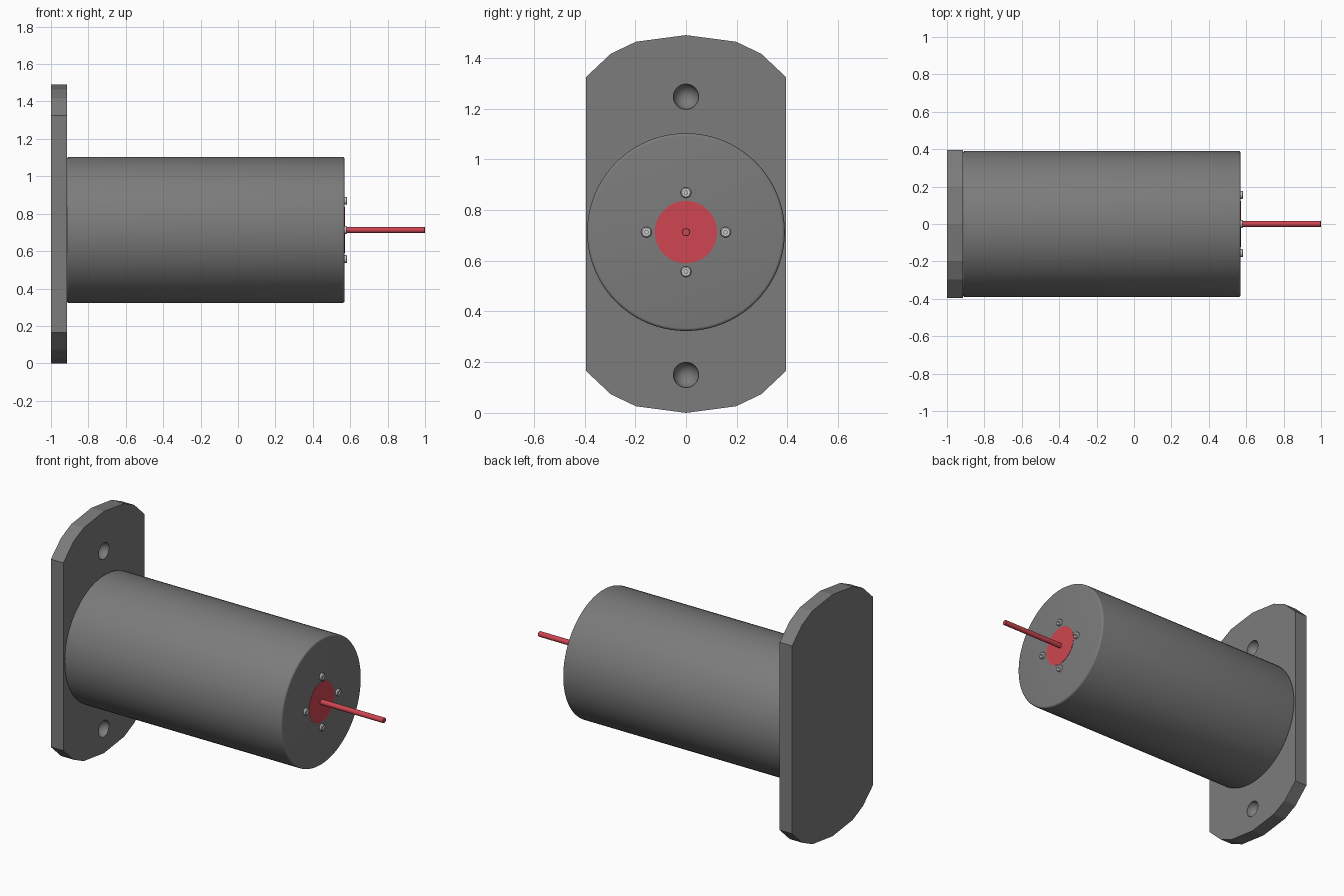
import bpy, bmesh, math
from math import sin, cos, pi

if "Cube" in bpy.data.objects:
    bpy.data.objects.remove(bpy.data.objects["Cube"])

AXIS_Z = 0.713


def material(name, color):
    m = bpy.data.materials.new(name)
    m.diffuse_color = (*color, 1)
    m.use_nodes = True
    m.node_tree.nodes["Principled BSDF"].inputs["Base Color"].default_value = m.diffuse_color
    return m


def add_object(name, bm, mat=None, smooth=True):
    bmesh.ops.recalc_face_normals(bm, faces=bm.faces)
    me = bpy.data.meshes.new(name)
    bm.to_mesh(me)
    bm.free()
    ob = bpy.data.objects.new(name, me)
    bpy.context.collection.objects.link(ob)
    if mat:
        me.materials.append(mat)
    if smooth:
        bpy.ops.object.select_all(action='DESELECT')
        ob.select_set(True)
        bpy.context.view_layer.objects.active = ob
        bpy.ops.object.shade_smooth_by_angle(angle=math.radians(40))
    return ob


def lathe(name, profile, y=0, z=AXIS_Z, sides=64, mat=None):
    """Closed solid turned around an x-parallel axis; profile is (x, radius) pairs."""
    bm = bmesh.new()
    rings = [[bm.verts.new((x, y + r * cos(2 * pi * i / sides), z + r * sin(2 * pi * i / sides)))
              for i in range(sides)] for x, r in profile]
    for a, b in zip(rings, rings[1:]):
        for i in range(sides):
            j = (i + 1) % sides
            bm.faces.new((a[i], a[j], b[j], b[i]))
    bm.faces.new(rings[0])
    bm.faces.new(rings[-1])
    return add_object(name, bm, mat)


red = material("red", (0.62, 0.06, 0.08))
dark = material("dark_grey", (0.2, 0.2, 0.2))

# Mounting flange: straight sides, faceted arcs at top and bottom
arc = [(0.395, 0.579), (0.296, 0.672), (0.197, 0.719), (0, 0.745),
       (-0.197, 0.719), (-0.296, 0.672), (-0.395, 0.579)]
outline = arc + [(-y, -z) for y, z in arc]
bm = bmesh.new()
face = bm.faces.new([bm.verts.new((-1, y, z + 0.745)) for y, z in outline])
ext = bmesh.ops.extrude_face_region(bm, geom=[face])
bmesh.ops.translate(bm, vec=(0.085, 0, 0),
                    verts=[v for v in ext["geom"] if isinstance(v, bmesh.types.BMVert)])
flange = add_object("mounting_flange", bm, dark, smooth=False)

# Blind, round-bottomed bolt holes
for z in (0.15, 1.247):
    dome = [(-0.915 - 0.05 * sin(a), 0.05 * cos(a)) for a in [pi / 2 * k / 8.2 for k in range(9)]]
    cutter = lathe("hole_cutter", [(-0.9, 0.05)] + dome[:-1], z=z, sides=32, mat=dark)
    cutter.hide_render = True
    mod = flange.modifiers.new("hole", 'BOOLEAN')
    mod.object = cutter
    mod.operation = 'DIFFERENCE'
    mod.solver = 'EXACT'
    bpy.context.view_layer.objects.active = flange
    bpy.ops.object.modifier_apply(modifier=mod.name)
    bpy.data.objects.remove(cutter)

# Motor housing with small rounded rims
R, f = 0.39, 0.012
bend = [(f * (1 - cos(a)), f * (1 - sin(a))) for a in [pi / 2 * k / 4 for k in range(5)]]
profile = [(-0.915 + dx, R - dr) for dx, dr in bend] + [(0.57 - dx, R - dr) for dx, dr in bend[::-1]]
lathe("motor_housing", profile, sides=80, mat=dark)

# Bearing cap and output shaft
lathe("bearing_cap", [(0.54, 0.123), (0.5715, 0.123)], mat=red)
lathe("output_shaft", [(0.55, 0.016), (0.998, 0.016), (1.0, 0.014)], sides=24, mat=red)

# Four socket-head screws around the cap
for k in range(4):
    a = k * pi / 2
    lathe(f"screw_{k + 1}",
          [(0.56, 0.021), (0.58, 0.021), (0.584, 0.017), (0.584, 0.007), (0.574, 0.007)],
          y=0.156 * cos(a), z=AXIS_Z + 0.156 * sin(a), sides=24)
